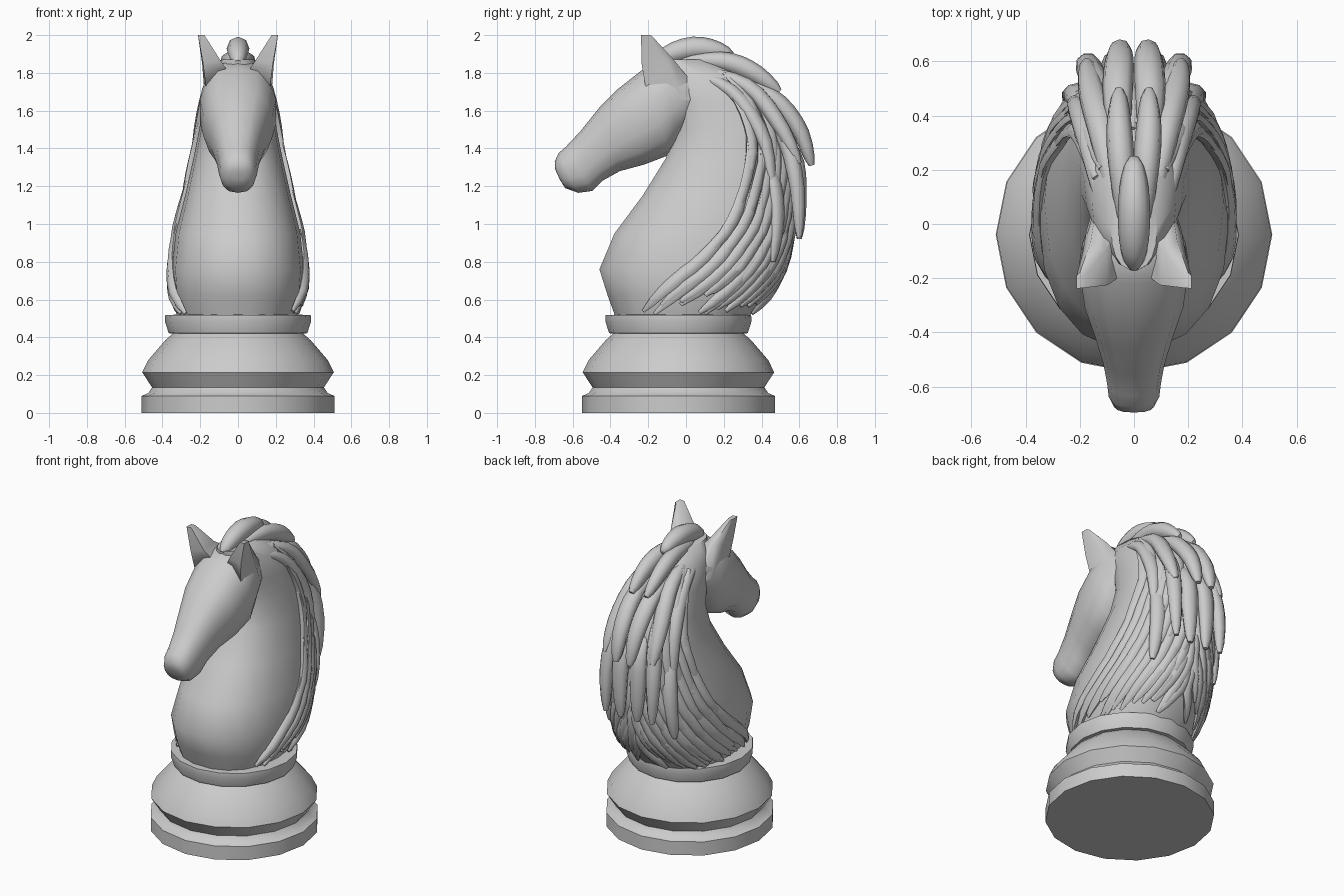
import bpy, bmesh, math, random
from mathutils import Vector

if "Cube" in bpy.data.objects:
    bpy.data.objects.remove(bpy.data.objects["Cube"])

random.seed(4)


def finish(name, bm, angle=32):
    bmesh.ops.recalc_face_normals(bm, faces=bm.faces)
    me = bpy.data.meshes.new(name)
    bm.to_mesh(me)
    bm.free()
    ob = bpy.data.objects.new(name, me)
    bpy.context.collection.objects.link(ob)
    bpy.ops.object.select_all(action='DESELECT')
    ob.select_set(True)
    bpy.context.view_layer.objects.active = ob
    bpy.ops.object.shade_smooth_by_angle(angle=math.radians(angle))
    return ob


def loft(bm, rings):
    vs = [[bm.verts.new(p) for p in r] for r in rings]
    n = len(vs[0])
    for a, b in zip(vs, vs[1:]):
        for i in range(n):
            j = (i + 1) % n
            bm.faces.new((a[i], a[j], b[j], b[i]))
    bm.faces.new(vs[0])
    bm.faces.new(vs[-1])


def power(v, e):
    return math.copysign(abs(v) ** e, v)


# Turned base
profile = [(.51, 0), (.51, .09), (.475, .105), (.455, .135), (.507, .215), (.475, .28),
           (.385, .385), (.345, .42), (.367, .422), (.387, .485), (.385, .518), (.33, .52)]
bm = bmesh.new()
loft(bm, [[(r * math.sin(k * math.tau / 16), -.04 + r * math.cos(k * math.tau / 16), z)
           for k in range(16)] for r, z in profile])
finish("turned_base", bm, 48)

# Neck and chest: height, front y, back y, half width
NECK = [(.50, -.375, .33, .30), (.62, -.42, .43, .34), (.76, -.465, .51, .35),
        (.95, -.385, .555, .33), (1.15, -.235, .56, .28), (1.35, -.11, .56, .235),
        (1.50, -.07, .515, .205), (1.65, -.10, .44, .185), (1.78, -.16, .32, .155),
        (1.87, -.17, .14, .085)]


def neck_at(z):
    z = min(max(z, NECK[0][0]), NECK[-1][0])
    for a, b in zip(NECK, NECK[1:]):
        if z <= b[0]:
            t = (z - a[0]) / (b[0] - a[0])
            return [p + (q - p) * t for p, q in zip(a, b)]


def on_neck(angle, z, out=0):
    _, f, b, w = neck_at(z)
    return Vector(((w + out) * power(math.sin(angle), .88),
                   (f + b) / 2 + ((b - f) / 2 + out) * power(math.cos(angle), .88), z))


bm = bmesh.new()
loft(bm, [[on_neck(k * math.tau / 18 + math.tau / 36, s[0]) for k in range(18)] for s in NECK])
finish("neck_and_chest", bm, 50)

# Head: top y, top z, bottom y, bottom z, half width
HEAD = [(.08, 1.82, .10, 1.60, .12), (.02, 1.845, .02, 1.53, .16), (-.13, 1.865, -.04, 1.44, .195),
        (-.22, 1.825, -.09, 1.365, .205), (-.36, 1.715, -.22, 1.315, .185),
        (-.46, 1.615, -.35, 1.28, .145), (-.56, 1.49, -.44, 1.23, .115),
        (-.635, 1.41, -.495, 1.175, .102), (-.675, 1.375, -.57, 1.165, .095),
        (-.695, 1.33, -.64, 1.19, .075), (-.693, 1.29, -.668, 1.235, .035)]
bm = bmesh.new()
rings = []
for ty, tz, by, bz, w in HEAD:
    ring = []
    for k in range(14):
        a = k * math.tau / 14
        c, s = power(math.cos(a), .85), power(math.sin(a), .8)
        ring.append((w * s, (ty + by) / 2 + (ty - by) / 2 * c, (tz + bz) / 2 + (tz - bz) / 2 * c))
    rings.append(ring)
loft(bm, rings)
finish("head", bm, 55)

# Pointed ears, mirrored
for side, label in ((1, "right"), (-1, "left")):
    bm = bmesh.new()
    low = [(.05, -.19, 1.80), (.17, -.215, 1.73), (.175, -.02, 1.66), (.13, .12, 1.64), (.05, .02, 1.80)]
    mid = [(.095, -.225, 1.87), (.185, -.235, 1.85), (.19, -.11, 1.85), (.16, -.065, 1.87), (.105, -.10, 1.88)]
    top = [(.178, -.235, 2.0), (.212, -.238, 2.0), (.212, -.19, 2.0), (.20, -.18, 1.995), (.18, -.19, 2.0)]
    loft(bm, [[(side * x, y, z) for x, y, z in r] for r in (low, mid, top)])
    finish("ear_" + label, bm, 62)


def smooth_path(pts, n):
    p = [pts[0]] + list(pts) + [pts[-1]]
    out = []
    for i in range(n + 1):
        u = min(i / n * (len(pts) - 1), len(pts) - 1.0001)
        k, t = int(u), u - int(u)
        a, b, c, d = (Vector(q) for q in p[k:k + 4])
        out.append(.5 * (2 * b + (c - a) * t + (2 * a - 5 * b + 4 * c - d) * t * t
                         + (3 * b - a - 3 * c + d) * t ** 3))
    return out


def lock(bm, pts, width, thick, n=10, sides=8):
    # Flattened, tapering hair lock lying against the neck
    path = smooth_path(pts, n)
    rings = []
    for i, p in enumerate(path):
        t = (path[min(i + 1, n)] - path[max(i - 1, 0)]).normalized()
        out = p - Vector((0, .12, min(p.z, 1.5)))
        out = (out - t * out.dot(t)).normalized()
        across = t.cross(out)
        k = max(.12, math.sin(math.pi * (.04 + .93 * i / n)) ** .5)
        rings.append([p + across * width * k * math.cos(j * math.tau / sides)
                      + out * thick * k * math.sin(j * math.tau / sides) for j in range(sides)])
    loft(bm, rings)


# Fine mane strands sweeping down and forward over the neck
EDGE = [(.50, 132), (.58, 118), (.75, 95), (1.0, 79), (1.3, 77), (1.8, 75)]


def edge(z):
    for (z0, a0), (z1, a1) in zip(EDGE, EDGE[1:]):
        if z <= z1:
            return math.radians(a0 + (a1 - a0) * (z - z0) / (z1 - z0))
    return math.radians(75)


bm = bmesh.new()
for start, length, count in ((1.76, .5, 6), (1.52, .5, 8), (1.3, .5, 9), (1.08, .5, 10), (.88, .36, 11)):
    for i in range(count):
        for side in (1, -1):
            f = (i + .5) / count
            z0 = start + random.uniform(-.06, .06)
            z1 = max(.525, z0 - length * random.uniform(.85, 1.1))
            pts = []
            for s in range(5):
                z = z0 + (z1 - z0) * s / 4
                g = f + .22 * (s / 4 - .6) * (1 - f)
                p = on_neck(max(.02, g) * edge(z), z, .002 + .012 * s / 4)
                pts.append((side * p.x, p.y, p.z))
            lock(bm, pts, .036, .024, 7, 6)
finish("mane_strands", bm, 62)

# Large overlapping locks down the crest, mirrored
LOCKS = [
    ([(.03, -.02, 1.86), (.045, .2, 1.86), (.055, .36, 1.80), (.055, .495, 1.70)], .05, .055),
    ([(.05, .24, 1.77), (.06, .46, 1.67), (.055, .60, 1.50), (.05, .665, 1.31)], .058, .048),
    ([(.08, .12, 1.81), (.12, .34, 1.72), (.16, .50, 1.52), (.175, .60, 1.32)], .052, .045),
    ([(.10, .34, 1.66), (.14, .51, 1.48), (.17, .585, 1.22), (.17, .60, .93)], .05, .045),
    ([(.04, .46, 1.52), (.06, .575, 1.36), (.065, .60, 1.15), (.06, .60, .92)], .058, .042),
    ([(.12, .08, 1.79), (.155, .26, 1.69), (.20, .41, 1.46), (.225, .46, 1.2)], .046, .038),
    ([(.15, .36, 1.45), (.20, .46, 1.25), (.225, .485, 1.02), (.24, .46, .80)], .048, .034),
]
for side, label in ((1, "right"), (-1, "left")):
    bm = bmesh.new()
    for pts, w, t in LOCKS:
        lock(bm, [(side * x, y, z) for x, y, z in pts], w, t)
    finish("mane_locks_" + label, bm, 62)

# Forelock between the ears
bm = bmesh.new()
lock(bm, [(0, -.16, 1.85), (0, -.08, 1.90), (0, .04, 1.93), (0, .15, 1.92), (0, .245, 1.89)], .06, .062)
finish("forelock", bm, 62)
